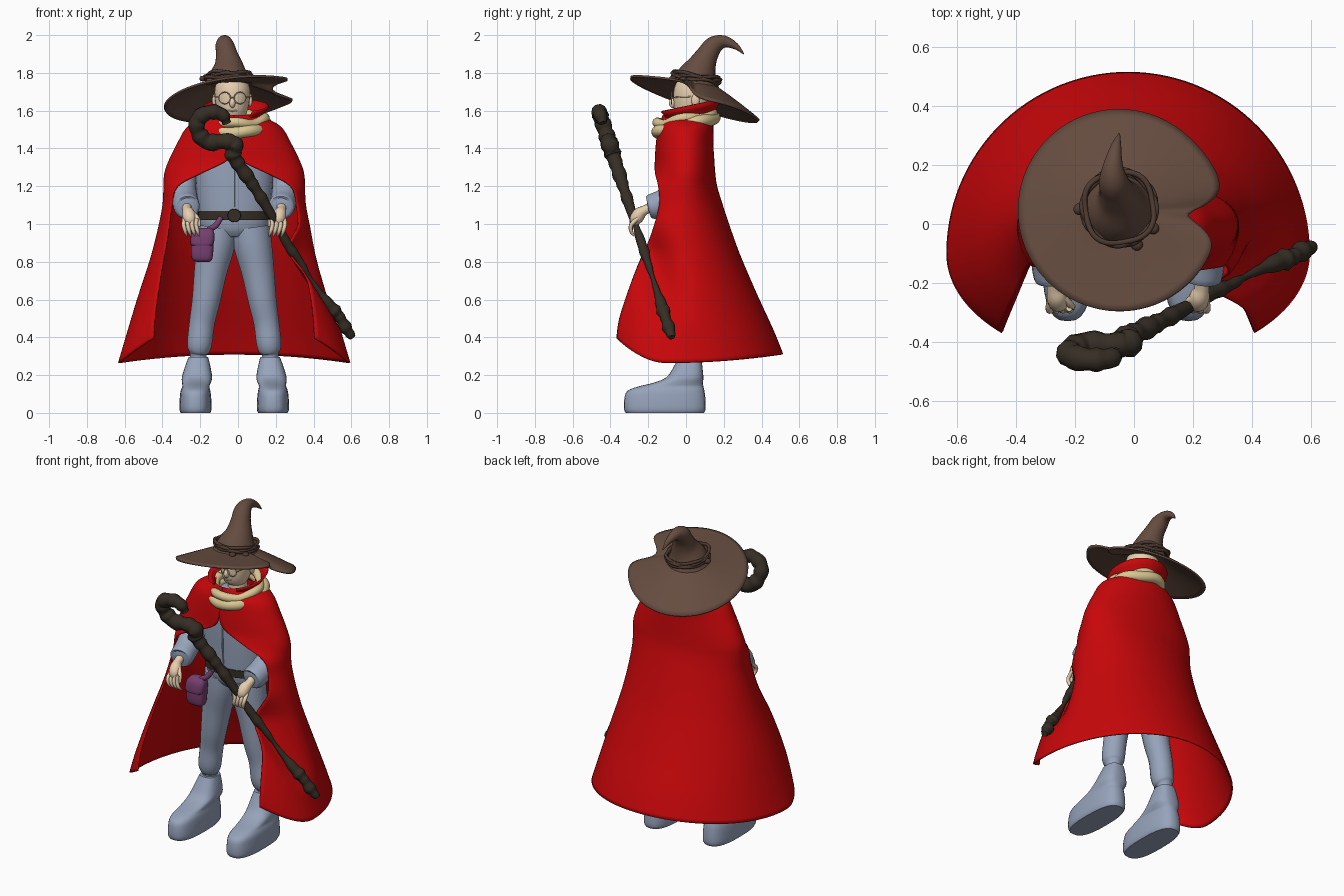
import bpy, bmesh, math
from mathutils import Vector
from math import sin, cos, pi, exp, tanh

CX = -0.02  # mirror plane of the figure


def mat(name, rgb):
    m = bpy.data.materials.new(name)
    m.diffuse_color = (*rgb, 1)
    return m


RED = mat("cloak red", (0.58, 0.002, 0.003))
HAT = mat("hat brown", (0.13, 0.072, 0.05))
BAND = mat("band brown", (0.075, 0.042, 0.03))
WOOD = mat("staff wood", (0.036, 0.027, 0.018))
BLUE = mat("cloth blue grey", (0.31, 0.37, 0.50))
SKIN = mat("skin", (0.80, 0.62, 0.43))
CREAM = mat("scarf cream", (0.70, 0.57, 0.29))
PURPLE = mat("pouch purple", (0.18, 0.05, 0.16))


def grid(name, rows, m, closed=True, loop=False, caps=True, thick=0.0):
    """Skin rows of points into a smooth surface."""
    bm = bmesh.new()
    vs = [[bm.verts.new(p) for p in r] for r in rows]
    n, k = len(vs), len(vs[0])
    for i in range(n if loop else n - 1):
        a, b = vs[i], vs[(i + 1) % n]
        for j in range(k if closed else k - 1):
            bm.faces.new((a[j], a[(j + 1) % k], b[(j + 1) % k], b[j]))
    if caps and closed and not loop:
        bm.faces.new(vs[0])
        bm.faces.new(vs[-1])
    bmesh.ops.recalc_face_normals(bm, faces=bm.faces)
    me = bpy.data.meshes.new(name)
    bm.to_mesh(me)
    bm.free()
    me.materials.append(m)
    ob = bpy.data.objects.new(name, me)
    bpy.context.collection.objects.link(ob)
    if thick:
        s = ob.modifiers.new("thickness", "SOLIDIFY")
        s.thickness, s.offset = thick, 0
    bpy.ops.object.select_all(action='DESELECT')
    bpy.context.view_layer.objects.active = ob
    ob.select_set(True)
    bpy.ops.object.shade_smooth_by_angle(angle=math.radians(50))
    return ob


def spline(pts, steps=4, loop=False):
    """Catmull-Rom through tuples of any length."""
    n, out = len(pts), []
    for i in range(n if loop else n - 1):
        q = [pts[(i + d) % n] if loop else pts[min(max(i + d, 0), n - 1)] for d in (-1, 0, 1, 2)]
        for s in range(steps):
            t = s / steps
            out.append(tuple(0.5 * (2 * b + (c - a) * t + (2 * a - 5 * b + 4 * c - d) * t * t
                                    + (3 * b - a - 3 * c + d) * t ** 3) for a, b, c, d in zip(*q)))
    return out if loop else out + [tuple(pts[-1])]


def tube(name, pts, m, sides=14, steps=4, loop=False):
    """Tube along (x, y, z, radius) points."""
    p = spline(pts, steps, loop)
    n, rows, prev, u = len(p), [], None, None
    for i in range(n):
        a, b = (p[i - 1], p[(i + 1) % n]) if loop else (p[max(i - 1, 0)], p[min(i + 1, n - 1)])
        t = (Vector(b[:3]) - Vector(a[:3])).normalized()
        u = t.orthogonal().normalized() if u is None else prev.rotation_difference(t) @ u
        v, prev = t.cross(u), t
        r = max(p[i][3], 0.002)
        rows.append([Vector(p[i][:3]) + r * (u * cos(2 * pi * j / sides) + v * sin(2 * pi * j / sides))
                     for j in range(sides)])
    return grid(name, rows, m, loop=loop)


def power(c, p):
    return math.copysign(abs(c) ** p, c)


def loft(name, rings, m, p=1.0, steps=3, sides=28):
    """Stack of horizontal (super)ellipses: x, y, z, rx, ry."""
    rows = [[(x + rx * power(cos(2 * pi * j / sides), p), y + ry * power(sin(2 * pi * j / sides), p), z)
             for j in range(sides)] for x, y, z, rx, ry in spline(rings, steps)]
    return grid(name, rows, m)


def ball(name, c, s, m):
    return loft(name, [(c[0], c[1], c[2] - s[2] * cos(pi * i / 10), max(s[0] * sin(pi * i / 10), 1e-4),
                        max(s[1] * sin(pi * i / 10), 1e-4)) for i in range(11)], m, steps=1, sides=16)


def ring(cx, cy, rx, ry, z, front, r, wob=0, ph=0, n=24):
    """Loop of tube points round the body; the front sinks by `front`."""
    out = []
    for i in range(n):
        a = 2 * pi * i / n
        w = wob * sin(4 * a + ph)
        out.append((cx + (rx + w) * cos(a), cy + (ry + w) * sin(a), z + front * sin(a) + w, r))
    return out


# Cloak: rows of z, half width, back depth, front edge x, front edge y
CLOAK = [(1.575, .11, .13, 0, -.12), (1.54, .20, .14, 0, -.13), (1.50, .255, .14, 0, -.145),
         (1.42, .30, .14, 0, -.155), (1.34, .34, .145, .03, -.16), (1.27, .365, .15, .17, -.16),
         (1.2, .37, .16, .30, -.145), (1.1, .375, .19, .33, -.14), (.95, .405, .24, .35, -.18),
         (.8, .445, .295, .375, -.24), (.6, .51, .375, .40, -.30), (.4, .57, .46, .42, -.35),
         (.265, .61, .51, .425, -.365)]
rows = []
for z, a, b, ex, ey in spline(CLOAK, 4):
    th0 = math.asin(min(max(ex, 0) / a, 0.95))
    yc = -0.1 * max(0, min(1, (1.25 - z) / 0.95))  # widest line moves forward toward the hem
    front, low, row = (yc - ey) / cos(th0), max(0, (0.85 - z) / 0.585), []
    for j in range(89):
        th = th0 + (2 * pi - 2 * th0) * j / 88
        edge = max(0, cos(th))
        hem = low * (0.13 * (edge / cos(th0)) ** 2 + 0.045 * max(0, -cos(th)) ** 2)
        x = CX + a * sin(th)
        y = yc - (front if cos(th) > 0 else b - yc) * cos(th)
        # the staff presses the cloth in on its side
        sx, sy = .21 + .673 * (.99 - z - hem), -.075 - .322 * (z + hem - .4)
        if z < 1.0:
            x -= max(0, x - (sx - .04)) * exp(-((y - sy) / .12) ** 2) * min(1, (1.0 - z) / .15)
        row.append((x, y, z + hem))
    rows.append(row)
grid("cloak", rows, RED, closed=False, thick=0.01)

# Standing collar, open at the front
rows = []
for t in (0, .25, .5, .75, 1):
    r = .115 + .055 * t ** 1.4
    rows.append([(-.01 + r * sin(a), .015 - r * cos(a), 1.53 + t * (.095 - .035 * cos(a)))
                 for a in [.55 + (2 * pi - 1.1) * j / 36 for j in range(37)]])
grid("collar", rows, RED, closed=False, thick=0.01)

# Scarf: two loose wraps
tube("scarf_lower", ring(0, 0, .145, .15, 1.522, .038, .032, .006), CREAM, loop=True, steps=2)
tube("scarf_upper", ring(0, -.005, .135, .14, 1.555, .025, .026, .008, 2), CREAM, loop=True, steps=2)

# Hat: brim with a notch on the right side
hx, hy, rows = -.05, .045, []
for i in range(13):
    s, row = i / 12, []
    for j in range(120):
        a = 2 * pi * j / 120
        d = (a + .07 + pi) % (2 * pi) - pi
        notch = exp(-(d / .17) ** 2)
        r = .06 + (.28 - .11 * notch + .012 * exp(-((d - .35) / .3) ** 2)) * s
        ze = 1.66 + .045 * cos(a) - .113 * sin(a) + .03 * tanh(-d / .12) * exp(-(d / .6) ** 2)
        row.append((hx + r * cos(a), hy + r * sin(a), 1.755 + (ze - 1.755) * s ** 1.15))
    rows.append(row)
grid("hat_brim", rows, HAT, caps=False, thick=0.012)
tube("hat_cone", [(-.05, .05, 1.735, .13), (-.05, .06, 1.78, .108), (-.05, .085, 1.84, .077),
                  (-.06, .115, 1.90, .057), (-.07, .15, 1.947, .049), (-.07, .205, 1.965, .032),
                  (-.06, .265, 1.94, .017), (-.05, .305, 1.90, .003)], HAT, sides=24)
for i in range(3):
    tube(f"hat_band_{i}", ring(hx, .055, .12, .123, 1.765 + .012 * i, -.018, .0095, .006, 2 * i),
         BAND, sides=8, loop=True, steps=2)
for i, c in enumerate([(.065, -.015, 1.765), (-.185, .05, 1.77), (.01, -.07, 1.77)]):
    ball(f"hat_knot_{i}", c, (.02, .02, .015), BAND)

# Head and face
loft("head", [(-.03, .03, 1.545, .035, .035), (-.03, .02, 1.56, .06, .06), (-.03, .025, 1.60, .08, .085),
              (-.03, .03, 1.66, .092, .097), (-.03, .035, 1.72, .093, .098), (-.03, .04, 1.77, .075, .08)], SKIN)
loft("neck", [(-.02, .03, 1.44, .06, .06), (-.025, .03, 1.58, .055, .055)], SKIN)
ball("nose", (-.03, -.07, 1.64), (.016, .02, .026), SKIN)
for s in (-1, 1):
    ball("ear", (-.03 + s * .095, .05, 1.655), (.012, .022, .034), SKIN)
    tube("glasses_rim", [(-.03 + s * .041 + .031 * cos(a), -.076, 1.667 + .031 * sin(a), .003)
                         for a in [2 * pi * i / 16 for i in range(16)]], SKIN, sides=6, steps=1, loop=True)
    tube("glasses_arm", [(-.03 + s * .07, -.076, 1.67, .003), (-.03 + s * .1, .045, 1.675, .003)], SKIN, sides=6)
tube("glasses_bridge", [(-.04, -.076, 1.67, .003), (-.02, -.076, 1.67, .003)], SKIN, sides=6)
tube("mouth", [(-.055, -.058, 1.60, .004), (-.03, -.066, 1.598, .004), (-.005, -.058, 1.60, .004)], SKIN, sides=6)

# Torso, belt and buckle
loft("tunic", [(CX, .01, .93, .12, .085), (CX, .005, .97, .175, .108), (CX, 0, 1.04, .185, .115),
               (CX, 0, 1.12, .195, .12), (CX, 0, 1.3, .21, .125), (CX, 0, 1.42, .21, .12),
               (CX, .01, 1.49, .15, .10), (CX, .02, 1.53, .07, .07)], BLUE)
loft("belt", [(CX, 0, z, .193, .123) for z in (1.022, 1.045, 1.068)], WOOD, steps=1)
tube("tunic_seam", [(CX, -.118, 1.09, .005), (CX, -.126, 1.2, .005), (CX, -.126, 1.34, .005)], BLUE, sides=6)
tube("buckle", [(CX, -.118, 1.045, .036), (CX, -.135, 1.045, .034)], WOOD, steps=1)

# Pouch with flap and strap
loft("pouch", [(-.185, -.14, .80, .035, .02), (-.19, -.14, .815, .054, .035), (-.19, -.14, .87, .06, .04),
               (-.185, -.14, .94, .055, .036), (-.18, -.14, .97, .04, .02)], PURPLE, .6)
loft("pouch_flap", [(-.19, -.145, .885, .052, .042), (-.19, -.145, .90, .063, .045),
                    (-.185, -.143, .95, .06, .04), (-.18, -.14, .978, .042, .022)], PURPLE, .6)
tube("pouch_strap", [(-.16, -.14, .97, .014), (-.12, -.14, .99, .016), (-.09, -.128, 1.035, .014)], PURPLE)

# Limbs, mirrored about the figure's centre plane
for side, s in (("right", 1), ("left", -1)):
    X = lambda x: CX + s * x
    M = lambda pts: [(X(p[0]), *p[1:]) for p in pts]
    tube(side + "_leg", M([(.085, 0, .98, .105), (.10, 0, .88, .102), (.125, 0, .75, .088), (.148, 0, .60, .076),
                           (.17, .01, .48, .068), (.182, .01, .38, .067), (.187, .015, .335, .06),
                           (.19, .02, .31, .045), (.19, .02, .26, .045)]), BLUE, sides=20)
    loft(side + "_boot", M([(.205, -.112, 0, .078, .207), (.205, -.112, .02, .085, .216), (.205, -.112, .07, .084, .215),
                            (.205, -.107, .115, .079, .205), (.203, -.08, .14, .072, .172), (.2, -.04, .16, .076, .13),
                            (.197, -.005, .19, .08, .097), (.193, .012, .25, .066, .074),
                            (.19, .02, .295, .052, .058)]), BLUE, .75)
    tube(side + "_sleeve", M([(.16, 0, 1.43, .072), (.23, 0, 1.375, .072), (.265, -.01, 1.27, .068),
                              (.27, -.04, 1.18, .07), (.26, -.11, 1.12, .07), (.25, -.18, 1.09, .068),
                              (.248, -.195, 1.085, .05)]), BLUE, sides=18)
    tube(side + "_palm", M([(.25, -.16, 1.10, .028), (.25, -.215, 1.075, .025), (.242, -.245, 1.055, .034),
                            (.235, -.265, 1.025, .034), (.23, -.272, 1.0, .02)]), SKIN)
    for i in range(4):
        x = .265 - .022 * i
        tube(f"{side}_finger_{i}", M([(x, -.255 - .01 * i, 1.03, .011), (x + .003, -.29, .995, .011),
                                      (x - .006, -.29, .96, .010), (x - .014, -.272, .937, .005)]), SKIN, sides=8)
    tube(side + "_thumb", M([(.22, -.25, 1.055, .015), (.192, -.275, 1.025, .012),
                             (.185, -.285, .985, .006)]), SKIN, sides=8)

# Staff: front-view path x, z, radius; it leans forward with height
STAFF = [(.607, .40, .018), (.57, .45, .034), (.54, .505, .027), (.51, .54, .036), (.46, .60, .026), (.39, .70, .012),
         (.33, .80, .02), (.27, .88, .027), (.21, .99, .018), (.14, 1.11, .03), (.09, 1.19, .029), (.05, 1.25, .037),
         (0, 1.32, .036), (-.025, 1.37, .044), (-.02, 1.42, .047), (-.07, 1.438, .042), (-.16, 1.435, .045),
         (-.212, 1.49, .042), (-.212, 1.555, .043), (-.15, 1.592, .04), (-.085, 1.58, .036), (-.06, 1.535, .024)]
pts = spline([(x, -.075 - .322 * (z - .4), z, r) for x, z, r in STAFF], 3)
tube("staff", [(x, y, z, r * (1 + .1 * sin(2.3 * i))) for i, (x, y, z, r) in enumerate(pts)], WOOD, sides=10, steps=2)
